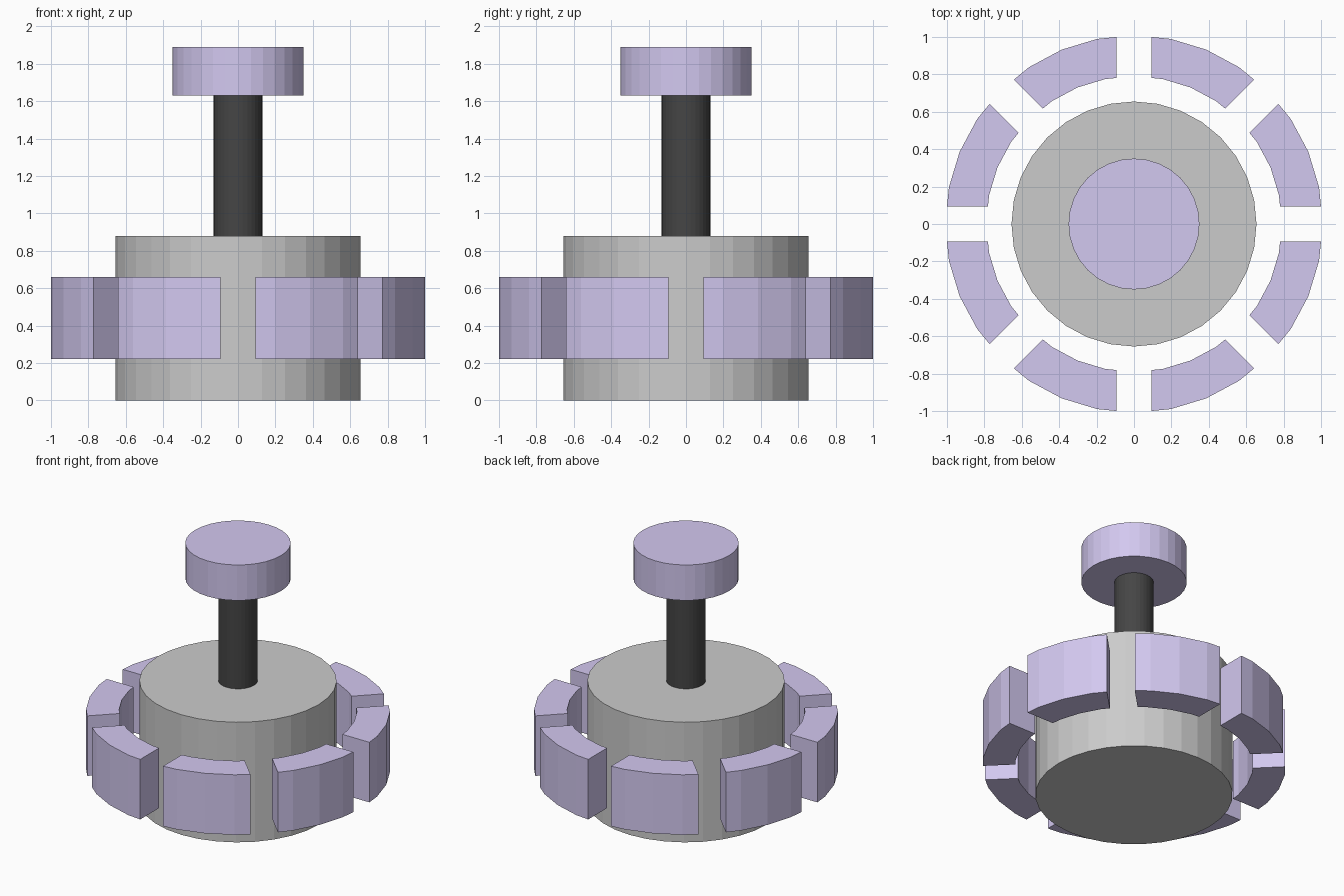
import bpy
import bmesh
from math import sin, cos, radians
from mathutils import Vector

if "Cube" in bpy.data.objects:
    bpy.data.objects.remove(bpy.data.objects["Cube"])

SIDES = 32
STEP = radians(360 / SIDES)


def material(name, color):
    mat = bpy.data.materials.new(name)
    mat.diffuse_color = color
    mat.use_nodes = True
    mat.node_tree.nodes["Principled BSDF"].inputs["Base Color"].default_value = mat.diffuse_color
    return mat


lilac = material("lilac", (0.65, 0.58, 0.87, 1))
charcoal = material("charcoal", (0.06, 0.06, 0.06, 1))


def drum(name, radius, z0, z1, mat=None):
    bpy.ops.mesh.primitive_cylinder_add(vertices=SIDES, radius=radius, depth=z1 - z0,
                                        location=(0, 0, (z0 + z1) / 2))
    ob = bpy.context.object
    ob.name = name
    if mat:
        ob.data.materials.append(mat)
    return ob


def arc(radius, half_gap):
    """One eighth of a 32-sided ring, trimmed parallel to the slots at both ends."""
    p = [Vector((radius * cos(i * STEP), radius * sin(i * STEP), 0)) for i in range(5)]
    t = half_gap / (radius * sin(STEP))
    return [p[0].lerp(p[1], t), p[1], p[2], p[3], p[4].lerp(p[3], t)]


def ring_block_mesh(inner, outer, half_gap, z0, z1):
    bm = bmesh.new()
    outline = arc(outer, half_gap) + arc(inner, half_gap)[::-1]
    face = bm.faces.new([bm.verts.new((v.x, v.y, z0)) for v in outline])
    geom = bmesh.ops.extrude_face_region(bm, geom=[face])["geom"]
    top = [g for g in geom if isinstance(g, bmesh.types.BMVert)]
    bmesh.ops.translate(bm, verts=top, vec=(0, 0, z1 - z0))
    # keep the bottom cap if the extrusion dropped it
    if not any(all(abs(v.co.z - z0) < 1e-5 for v in f.verts) for f in bm.faces):
        bmesh.ops.holes_fill(bm, edges=[e for e in bm.edges if e.is_boundary], sides=0)
    bmesh.ops.recalc_face_normals(bm, faces=bm.faces)
    mesh = bpy.data.meshes.new("ring_block")
    bm.to_mesh(mesh)
    bm.free()
    mesh.materials.append(lilac)
    return mesh


# Base drum, shaft and top knob
drum("base_drum", 0.655, 0, 0.88)
drum("shaft", 0.13, 0.88, 1.63, charcoal)
drum("top_knob", 0.35, 1.63, 1.89, lilac)

# Eight floating blocks around the drum
block = ring_block_mesh(0.79, 1.009, 0.0925, 0.22, 0.66)
for i in range(8):
    ob = bpy.data.objects.new(f"ring_block_{i + 1}", block)
    ob.rotation_euler.z = radians(45 * i)
    bpy.context.collection.objects.link(ob)
